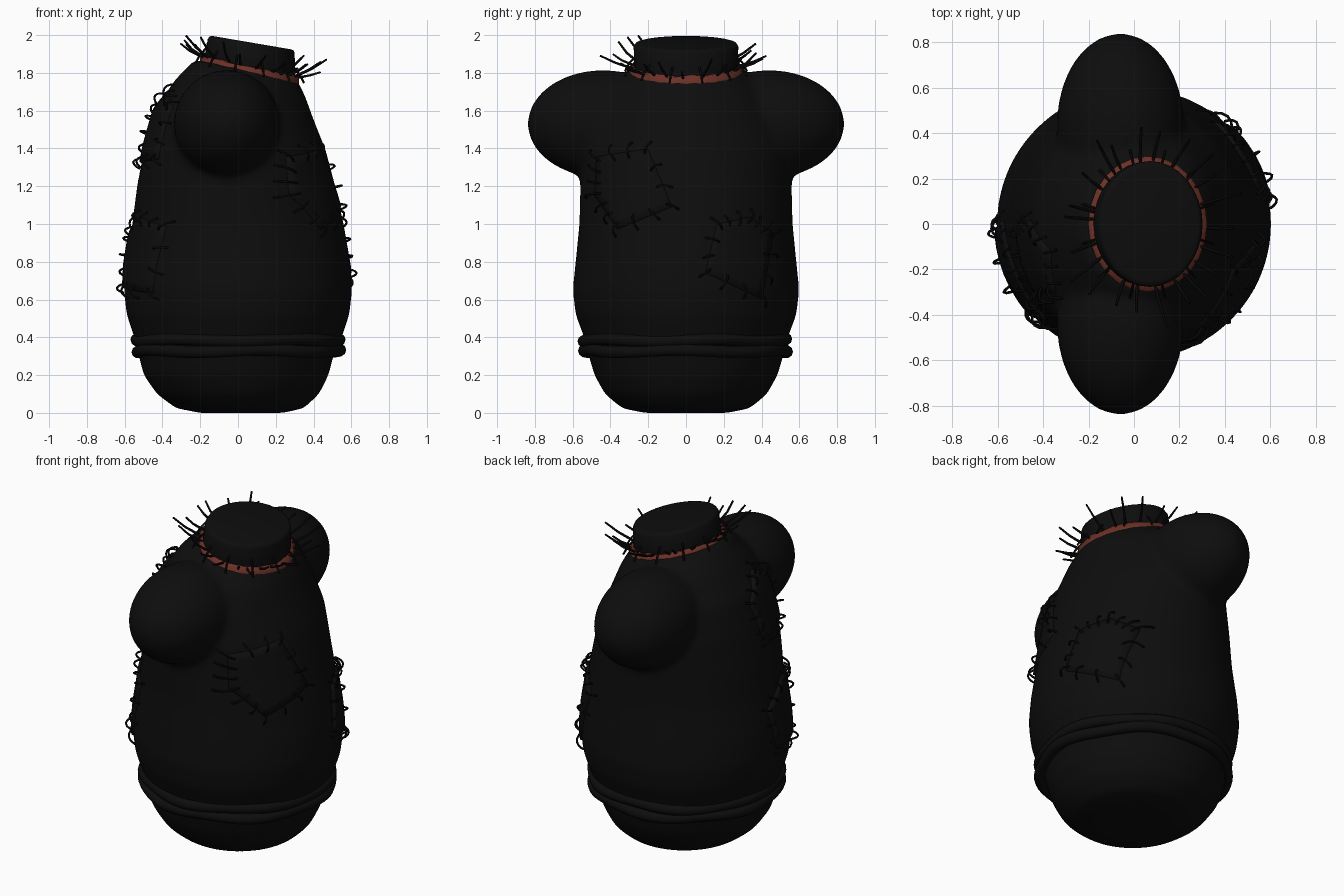
import bpy, bmesh, math, random
from mathutils import Vector
from mathutils.bvhtree import BVHTree

random.seed(4)
if "Cube" in bpy.data.objects:
    bpy.data.objects.remove(bpy.data.objects["Cube"])


def material(name, rgb):
    m = bpy.data.materials.new(name)
    m.use_nodes = True
    m.diffuse_color = (*rgb, 1)
    m.node_tree.nodes["Principled BSDF"].inputs["Base Color"].default_value = (*rgb, 1)
    return m


cloth = material("black cloth", (0.004, 0.004, 0.004))
thread = material("dark thread", (0.002, 0.002, 0.002))
red = material("dull red", (0.15, 0.03, 0.02))


def mesh_object(name, bm, mat):
    bmesh.ops.recalc_face_normals(bm, faces=bm.faces)
    me = bpy.data.meshes.new(name)
    bm.to_mesh(me)
    bm.free()
    ob = bpy.data.objects.new(name, me)
    bpy.context.collection.objects.link(ob)
    me.materials.append(mat)
    for p in me.polygons:
        p.use_smooth = True
    return ob


def loft(bm, rings, sides=48):
    """Rings of (centre x, z, radius x, radius y, tilt), capped at both ends."""
    loops = []
    for cx, z, rx, ry, tilt in rings:
        loop = []
        for i in range(sides):
            a = math.tau * i / sides
            x = rx * math.cos(a)
            loop.append(bm.verts.new((cx + x, ry * math.sin(a), z - tilt * x)))
        loops.append(loop)
    for a, b in zip(loops, loops[1:]):
        for i in range(sides):
            j = (i + 1) % sides
            bm.faces.new((a[i], a[j], b[j], b[i]))
    bm.faces.new(loops[0][::-1])
    bm.faces.new(loops[-1])


def tubes(name, paths, radius, mat, closed=False, taper=False):
    cu = bpy.data.curves.new(name, "CURVE")
    cu.dimensions = "3D"
    cu.bevel_depth = radius
    cu.bevel_resolution = 3 if closed else 1
    cu.use_fill_caps = True
    for path in paths:
        sp = cu.splines.new("POLY")
        sp.points.add(len(path) - 1)
        sp.use_cyclic_u = closed
        for i, (pt, co) in enumerate(zip(sp.points, path)):
            pt.co = (*co, 1)
            pt.radius = 1 - 0.5 * i / len(path) if taper else 1
    ob = bpy.data.objects.new(name, cu)
    bpy.context.collection.objects.link(ob)
    cu.materials.append(mat)
    return ob


# Torso with two shoulder stumps, fused into one soft surface
bm = bmesh.new()
loft(bm, [(0.02, 0, 0.22, 0.22, 0), (0.01, 0.025, 0.34, 0.34, 0), (0, 0.1, 0.43, 0.43, 0),
          (-0.01, 0.2, 0.49, 0.485, 0), (-0.01, 0.3, 0.515, 0.515, 0), (0, 0.4, 0.55, 0.54, 0),
          (0, 0.52, 0.59, 0.585, 0), (0, 0.65, 0.605, 0.6, 0), (0, 0.8, 0.595, 0.585, 0),
          (0, 1.0, 0.56, 0.565, 0), (-0.01, 1.2, 0.525, 0.56, 0), (-0.015, 1.4, 0.48, 0.56, 0.02),
          (-0.02, 1.58, 0.42, 0.5, 0.06), (0.01, 1.72, 0.345, 0.41, 0.12),
          (0.04, 1.82, 0.27, 0.29, 0.19)])
for side in (-1, 1):
    ball = bmesh.ops.create_uvsphere(bm, u_segments=32, v_segments=20, radius=1)["verts"]
    for v in ball:
        v.co = Vector((-0.06, side * 0.44, 1.53)) + v.co * Vector((0.28, 0.4, 0.285))
torso = mesh_object("torso", bm, cloth)
remesh = torso.modifiers.new("fuse", "REMESH")
remesh.mode = "VOXEL"
remesh.voxel_size = 0.022
remesh.use_smooth_shade = True
smooth = torso.modifiers.new("soften", "SMOOTH")
smooth.factor = 0.5
smooth.iterations = 8
deps = bpy.context.evaluated_depsgraph_get()
tree = BVHTree.FromObject(torso, deps)

# Cut neck with a tilted flat top
bm = bmesh.new()
loft(bm, [(0.06, 1.72, 0.23, 0.26, 0.2), (0.062, 1.84, 0.24, 0.275, 0.18),
          (0.07, 1.94, 0.23, 0.277, 0.17), (0.073, 1.955, 0.223, 0.268, 0.17),
          (0.073, 1.96, 0.21, 0.25, 0.17)], 32)
neck = mesh_object("neck", bm, cloth)

# Torn red edge around the neck
bm = bmesh.new()
loft(bm, [(0.06, 1.74, 0.262, 0.3, 0.2), (0.06, 1.833, 0.262, 0.298, 0.2),
          (0.06, 1.836, 0.22, 0.25, 0.2)], 24)
for v in bm.verts:
    v.co.z += random.uniform(-0.008, 0.008)
torn_edge = mesh_object("torn_edge", bm, red)

# Two wavy ropes around the base
for i, z in enumerate((0.385, 0.328)):
    path = []
    for k in range(72):
        a = math.tau * k / 72
        r = 0.535 + 0.006 * math.sin(7 * a + i)
        path.append((r * math.cos(a), r * math.sin(a), z + 0.006 * math.sin(5 * a + 2 * i)))
    tubes(f"waist_rope_{i + 1}", [path], 0.033, cloth, closed=True)

# Loose threads standing out around the neck
paths = []
for k in range(22):
    a = math.tau * (k + random.uniform(-0.3, 0.3)) / 22
    out = Vector((math.cos(a), math.sin(a), 0))
    x = 0.27 * out.x
    base = Vector((0.06 + x, 0.3 * out.y, 1.825 - 0.2 * x))
    lean = out + Vector((0.2, 0, random.uniform(0.3, 1.1) - 0.3 * out.x))
    tip = base + lean.normalized() * random.uniform(0.11, 0.19)
    paths.append([base - out * 0.03, base.lerp(tip, 0.5), tip])
tubes("neck_threads", paths, 0.008, thread, taper=True)

# Short stitches pulled across the neck seam
paths = []
for k in range(12):
    a = math.tau * (k + 0.5) / 12
    x, y = math.cos(a), math.sin(a)
    z = 1.83 - 0.05 * x
    paths.append([(0.06 + 0.24 * x, 0.27 * y, z + 0.05), (0.06 + 0.275 * x, 0.31 * y, z + 0.01),
                  (0.06 + 0.3 * x, 0.335 * y, z - 0.035)])
tubes("neck_stitches", paths, 0.006, thread)


def project(side, y, z, lift):
    hit, normal, _, _ = tree.ray_cast(Vector((2 * side, y, z)), Vector((-side, 0, 0)))
    return hit + normal * lift


def patch(name, side, corners):
    """Cloth patch laid on the torso, with looped stitches along its edge."""
    corners = [Vector(c) for c in corners]
    centre = sum(corners, Vector((0, 0))) / len(corners)
    edge = [a.lerp(b, t / 6) for a, b in zip(corners, corners[1:] + corners[:1]) for t in range(6)]
    n = len(edge)
    bm = bmesh.new()
    mid = bm.verts.new(project(side, *centre, 0.014))
    inner = None
    for f, lift in ((0.25, 0.014), (0.5, 0.014), (0.75, 0.014), (0.97, 0.014), (1, -0.01)):
        loop = [bm.verts.new(project(side, *centre.lerp(e, f), lift)) for e in edge]
        for i in range(n):
            j = (i + 1) % n
            if inner:
                bm.faces.new((inner[i], inner[j], loop[j], loop[i]))
            else:
                bm.faces.new((mid, loop[i], loop[j]))
        inner = loop
    mesh_object(name, bm, cloth)
    stitches = []
    for e in edge[::2]:
        step = (centre - e).normalized() * random.uniform(0.03, 0.045)
        high = random.uniform(0.025, 0.045)
        stitches.append([project(side, *(e + step * t), high * (1 - t * t) + 0.004)
                         for t in (-1, -0.75, -0.4, 0, 0.4, 0.75, 1)])
    tubes(name + "_stitches", stitches, 0.006, thread)


patch("upper_left_patch", 1, [(-0.47, 1.36), (-0.2, 1.4), (-0.07, 1.09), (-0.36, 0.97), (-0.48, 1.15)])
patch("lower_left_patch", 1, [(0.16, 1.0), (0.33, 1.04), (0.46, 0.95), (0.4, 0.6), (0.1, 0.74)])
patch("lower_right_patch", -1, [(-0.42, 0.99), (-0.2, 1.04), (0.02, 0.92), (-0.04, 0.66), (-0.4, 0.63)])
patch("upper_right_patch", -1, [(-0.3, 1.62), (-0.12, 1.7), (0.02, 1.56), (-0.04, 1.32), (-0.32, 1.34)])
